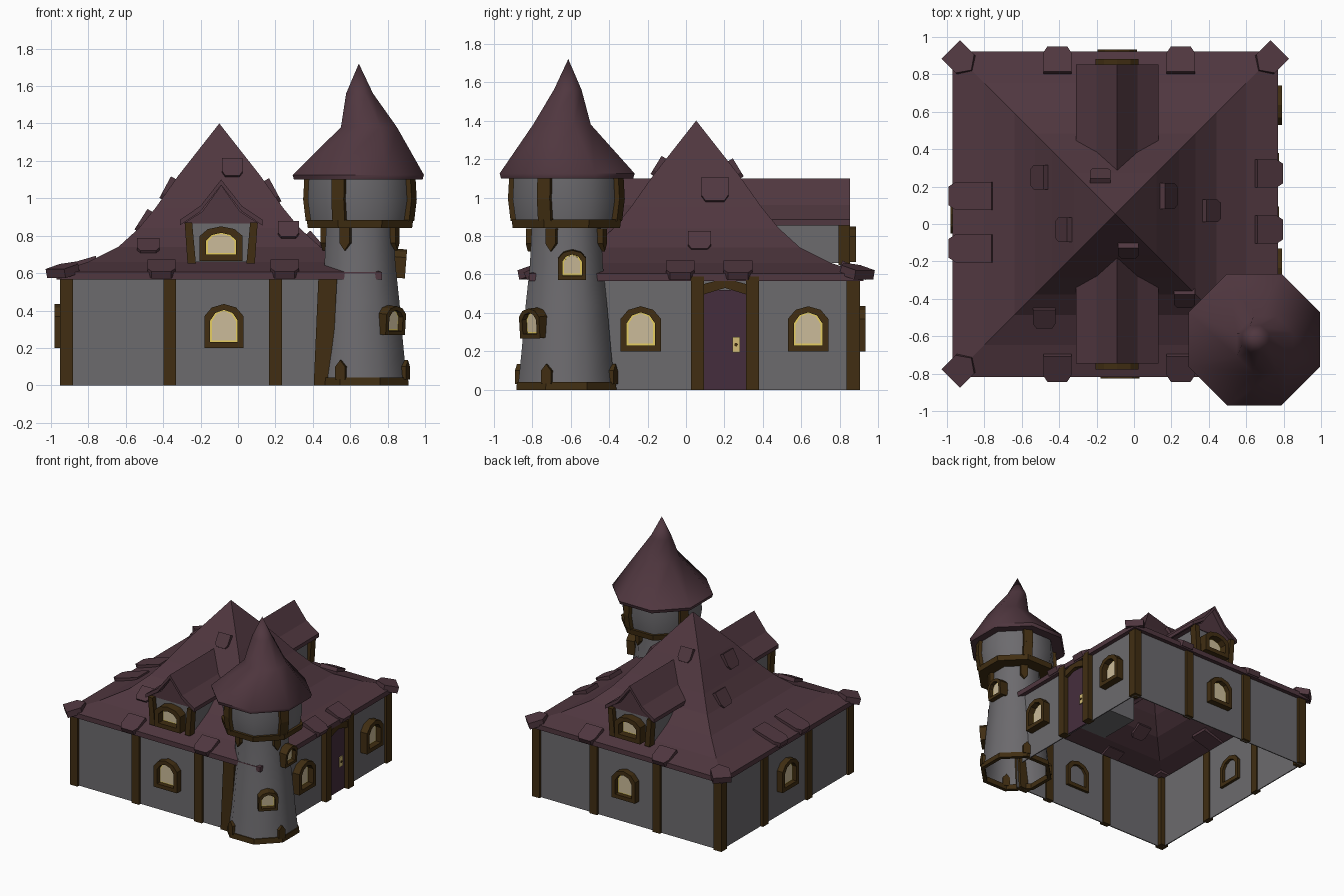
import bpy, bmesh, math
from mathutils import Matrix, Vector

if "Cube" in bpy.data.objects:
    bpy.data.objects.remove(bpy.data.objects["Cube"])

def mat(name, r, g, b):
    m = bpy.data.materials.new(name)
    m.diffuse_color = (r, g, b, 1)
    m.use_nodes = True
    m.node_tree.nodes["Principled BSDF"].inputs["Base Color"].default_value = m.diffuse_color
    return m

ROOF = mat("plum roof", 0.080, 0.038, 0.050)
WALL = mat("grey plaster", 0.150, 0.145, 0.155)
WOOD = mat("dark wood", 0.052, 0.027, 0.006)
GLASS = mat("pale glass", 0.60, 0.50, 0.32)
GLOW = mat("yellow light", 0.80, 0.62, 0.12)
DOOR = mat("plum door", 0.060, 0.027, 0.047)
BRASS = mat("brass", 0.65, 0.50, 0.18)

def finish(name, bm, m, M=None, smooth=False):
    bmesh.ops.recalc_face_normals(bm, faces=bm.faces[:])
    me = bpy.data.meshes.new(name)
    bm.to_mesh(me)
    bm.free()
    me.materials.append(m)
    ob = bpy.data.objects.new(name, me)
    bpy.context.collection.objects.link(ob)
    if M:
        me.transform(M)
    if smooth:
        bpy.context.view_layer.objects.active = ob
        ob.select_set(True)
        bpy.ops.object.shade_smooth_by_angle(angle=math.radians(50))
        ob.select_set(False)
    return ob

def facing(x, y, z, deg, tilt=0):
    """Local x runs along the wall, y up, z outward."""
    a = math.radians(deg)
    n, u, v = Vector((math.cos(a), math.sin(a), 0)), Vector((-math.sin(a), math.cos(a), 0)), Vector((0, 0, 1))
    R = Matrix((u, v, n)).transposed().to_4x4()
    return Matrix.Translation((x, y, z)) @ R @ Matrix.Rotation(tilt, 4, 'X')

def prism(name, pts, d0, d1, m, M, hole=None):
    """Extruded outline; with a hole outline of equal count it becomes a frame."""
    bm = bmesh.new()
    loops = [[bm.verts.new((x, y, d)) for x, y in p] for p in ([pts, hole] if hole else [pts]) for d in (d0, d1)]
    k = len(pts)
    def band(a, b):
        for i in range(k):
            bm.faces.new((a[i], a[(i + 1) % k], b[(i + 1) % k], b[i]))
    band(loops[0], loops[1])
    if hole:
        band(loops[2], loops[3]); band(loops[0], loops[2]); band(loops[1], loops[3])
    else:
        bm.faces.new(loops[0]); bm.faces.new(loops[1])
    return finish(name, bm, m, M)

def rect(x0, x1, y0, y1):
    return [(x0, y0), (x1, y0), (x1, y1), (x0, y1)]

def lathe(name, rings, sides, m, start=0.0, smooth=False, closed=False):
    """Stacked polygon rings given as (cx, cy, z, radius)."""
    bm = bmesh.new()
    L = []
    for cx, cy, z, r in rings:
        L.append([bm.verts.new((cx + r * math.cos(start + i * math.tau / sides),
                                cy + r * math.sin(start + i * math.tau / sides), z)) for i in range(sides)])
    pairs = list(zip(L, L[1:])) + ([(L[-1], L[0])] if closed else [])
    for a, b in pairs:
        for i in range(sides):
            j = (i + 1) % sides
            bm.faces.new((a[i], a[j], b[j], b[i]))
    bmesh.ops.remove_doubles(bm, verts=bm.verts[:], dist=1e-4)
    return finish(name, bm, m, smooth=smooth)

def window(name, M, w, h, depth, back=0.03):
    """Arched wooden frame around a lit pane; origin at the bottom centre."""
    def arch(a, b, t):
        return [(-a, b), (a, b), (a, t * 0.72), (a * 0.62, t * 0.92), (0, t), (-a * 0.62, t * 0.92), (-a, t * 0.72)]
    b = w * 0.3
    prism(name + "_frame", arch(w, 0, h), -back, depth, WOOD, M, arch(w - b, b, h - b))
    prism(name + "_light", arch(w - b, b, h - b), 0.005, 0.012, GLOW, M)
    prism(name + "_glass", arch(w - b - 0.009, b + 0.009, h - b - 0.006), 0.009, 0.016, GLASS, M)

CX, CY, H = -0.10, 0.053, 0.83
SIDES = {"right": 0, "back": 90, "left": 180, "front": 270}

def on_side(side, t, d, z, tilt=0):
    """t is the world coordinate along the wall, d the distance from the house centre."""
    a = SIDES[side]
    if side in ("front", "back"):
        return facing(t, CY + (d if side == "back" else -d), z, a, tilt)
    return facing(CX + (d if side == "right" else -d), t, z, a, tilt)

# Walls: thin plates, two of them stopping inside the tower
for s, lo, hi in (("front", CX - H, 0.52), ("back", CX - H, CX + H), ("left", CY - H, CY + H), ("right", -0.46, CY + H)):
    sign = 1 if s in ("front", "right") else -1
    M = on_side(s, 0, H, 0)
    p = rect(lo, hi, 0, 0.6) if sign > 0 else rect(-hi, -lo, 0, 0.6)
    prism(s + "_wall", p, -0.008, 0, WALL, M)

# Timber posts
post = rect(-0.034, 0.034, 0, 0.59)
for s in ("front", "back"):
    for x in (-0.365, 0.20):
        prism(s + "_post", post, -0.02, 0.022, WOOD, on_side(s, x, H, 0))
for y in (-0.23, 0.335):
    prism("left_post", post, -0.02, 0.022, WOOD, on_side("left", y, H, 0))
for sx, sy in ((-1, -1), (-1, 1), (1, 1)):
    prism("corner_post", post, -0.048, 0.022, WOOD, facing(CX + sx * (H - 0.013), CY + sy * H, 0, 90 * sy))
prism("tower_side_post", [(0.405, 0), (0.50, 0), (0.53, 0.58), (0.43, 0.58)], -0.03, 0.025, WOOD, on_side("front", 0, H, 0))

# Door on the right wall
for y in (0.06, 0.345):
    prism("door_post", post, -0.02, 0.045, WOOD, on_side("right", y, H, 0))
D = on_side("right", 0.2025, H, 0)
prism("door", rect(-0.115, 0.115, 0, 0.52), 0, 0.008, DOOR, D)
prism("door_lintel", [(-0.13, 0.49), (0, 0.53), (0.13, 0.49), (0.13, 0.545), (0, 0.58), (-0.13, 0.545)], 0, 0.035, WOOD, D)
prism("lock_plate", rect(0.038, 0.078, 0.195, 0.275), 0.008, 0.016, BRASS, D)
prism("keyhole", [(0.058 + 0.01 * math.cos(i), 0.235 + 0.01 * math.sin(i)) for i in range(6)], 0.016, 0.02, WOOD, D)

# House windows
for s, t in (("front", -0.075), ("back", -0.09), ("left", 0.053), ("right", -0.235), ("right", 0.635)):
    window(s + "_window", on_side(s, t, H, 0.2), 0.105, 0.235, 0.06 if s == "right" else 0.05)

# Concave hipped main roof with a lip at the eaves
PROF = [(0, 1.40), (0.22, 1.12), (0.34, 0.95), (0.43, 0.84), (0.54, 0.74), (0.70, 0.66), (0.87, 0.605)]
q = math.sqrt(2)
lathe("main_roof", [(CX, CY, z, d * q) for d, z in PROF] + [(CX, CY, 0.565, 0.87 * q), (CX, CY, 0.57, 0.83 * q)],
      4, ROOF, math.pi / 4)

def roof_at(d):
    for (a, za), (b, zb) in zip(PROF, PROF[1:]):
        if d <= b:
            k = (zb - za) / (b - a)
            return za + k * (d - a), math.atan(-k)
    return 0.605, 0.3

# Loose shingles lying on the slopes
TILES = [("left", 0.25, 0.40, 0.065), ("left", -0.03, 0.27, 0.065), ("back", -0.18, 0.20, 0.055),
         ("right", 0.15, 0.28, 0.07), ("right", 0.07, 0.51, 0.06), ("front", -0.03, 0.19, 0.055),
         ("front", -0.48, 0.55, 0.06), ("front", 0.27, 0.45, 0.055)]
TILES += [(s, x, 0.82, 0.075) for s in ("front", "back") for x in (-0.41, 0.25)]
TILES += [("right", y, 0.82, 0.075) for y in (0.27, -0.03)]
for s, t, d, w in TILES:
    z, sl = roof_at(d)
    p = [(-w * 0.7, -w), (w * 0.7, -w), (w, -w * 0.5), (w, w), (-w, w), (-w, -w * 0.5)]
    prism("shingle", p, -0.02, 0.022, ROOF, on_side(s, t, d, z, sl - math.pi / 2 + 0.12))
for y in (0.15, -0.13):
    z, sl = roof_at(0.77)
    p = [(-0.05, -0.12), (0.05, -0.12), (0.075, -0.08), (0.075, 0.12), (-0.075, 0.12), (-0.075, -0.08)]
    prism("long_shingle", p, -0.02, 0.022, ROOF, on_side("left", y, 0.77, z, sl - math.pi / 2 - 0.03))
for a in (45, 135, 225):
    x, y = CX + 0.84 * q * math.cos(math.radians(a)), CY + 0.84 * q * math.sin(math.radians(a))
    p = [(-0.07, -0.05), (0.07, -0.05), (0.07, 0.06), (0.0, 0.11), (-0.07, 0.06)]
    prism("corner_shingle", p, -0.02, 0.03, ROOF, facing(x, y, 0.605, a, 0.25 - math.pi / 2))

# Dormers front and back
for s in ("front", "back"):
    M = on_side(s, -0.09, 0, 0)
    top = [(-0.22, 0.885), (-0.11, 0.96), (0, 1.10), (0.11, 0.96), (0.22, 0.885)]
    under = [(x, z - 0.03) for x, z in reversed(top)]
    prism(s + "_dormer_roof", top + under, 0.17, 0.80, ROOF, M)
    prism(s + "_dormer_gable", [(-0.2, 0.865), (0.2, 0.865), (0.1, 0.93), (0, 1.07), (-0.1, 0.93)], 0.3, 0.765, ROOF, M)
    prism(s + "_dormer_wall", rect(-0.16, 0.16, 0.66, 0.88), 0.35, 0.76, WALL, M)
    for k in (-1, 1):
        prism(s + "_dormer_post", [(k * 0.155, 0.87), (k * 0.195, 0.87), (k * 0.18, 0.65), (k * 0.135, 0.65)][::-1],
              0.74, 0.80, WOOD, M)
    window(s + "_dormer_window", on_side(s, -0.09, 0.76, 0.665), 0.115, 0.185, 0.07)

# Tower: octagonal body, timber rings, bulging upper room, crooked spire
TX, TY, O = 0.652, -0.622, math.pi / 8
def tower(name, prof, m, smooth=False, closed=False):
    return lathe(name, [(TX, TY, z, r) for r, z in prof], 8, m, O, smooth, closed)
tower("tower_body", [(0.272, 0.02), (0.252, 0.2), (0.228, 0.45), (0.205, 0.65), (0.195, 0.86)], WALL, True)
tower("base_ring", [(0.25, 0), (0.282, 0), (0.278, 0.042), (0.25, 0.042)], WOOD, closed=True)
tower("upper_ring", [(0.18, 0.842), (0.302, 0.842), (0.308, 0.885), (0.18, 0.885)], WOOD, closed=True)
tower("upper_room", [(0.285, 0.88), (0.302, 0.99), (0.295, 1.12)], WALL, True)
RX, RY = 0.643, -0.618
lathe("tower_roof", [(RX, RY, 1.10, 0.28), (RX, RY, 1.10, 0.372), (RX, RY, 1.125, 0.380), (0.70, -0.645, 1.38, 0.162),
                     (0.65, -0.615, 1.56, 0.078), (0.646, -0.612, 1.72, 0)], 8, ROOF, O, True)

for a in (-112.5, -22.5, 67.5, 157.5):
    c, sn = math.cos(math.radians(a)), math.sin(math.radians(a))
    at = lambda r, z, tilt=0: facing(TX + r * c, TY + r * sn, z, a, tilt)
    prism("upper_post_low", rect(-0.036, 0.036, 0, 0.115), -0.03, 0.012, WOOD, at(0.287, 0.88, 0.13))
    prism("upper_post_high", rect(-0.036, 0.036, 0, 0.12), -0.03, 0.012, WOOD, at(0.302, 0.99, -0.06))
    prism("upper_bracket", [(-0.028, 0.84), (-0.028, 0.76), (0, 0.72), (0.028, 0.76), (0.028, 0.84)], -0.02, 0.022, WOOD, at(0.195, 0))
    prism("base_bracket", [(-0.028, 0.03), (0.028, 0.03), (0.028, 0.10), (0, 0.135), (-0.028, 0.10)], -0.02, 0.016, WOOD, at(0.262, 0))

# Tower windows: one facing right, one on the diagonal
window("tower_high_window", facing(TX + 0.195, TY + 0.03, 0.575, 0, 0.08), 0.073, 0.155, 0.045)
k = 0.222 * math.sqrt(0.5)
window("tower_low_window", facing(TX + k, TY - k, 0.272, -45, 0.08), 0.073, 0.155, 0.045)
